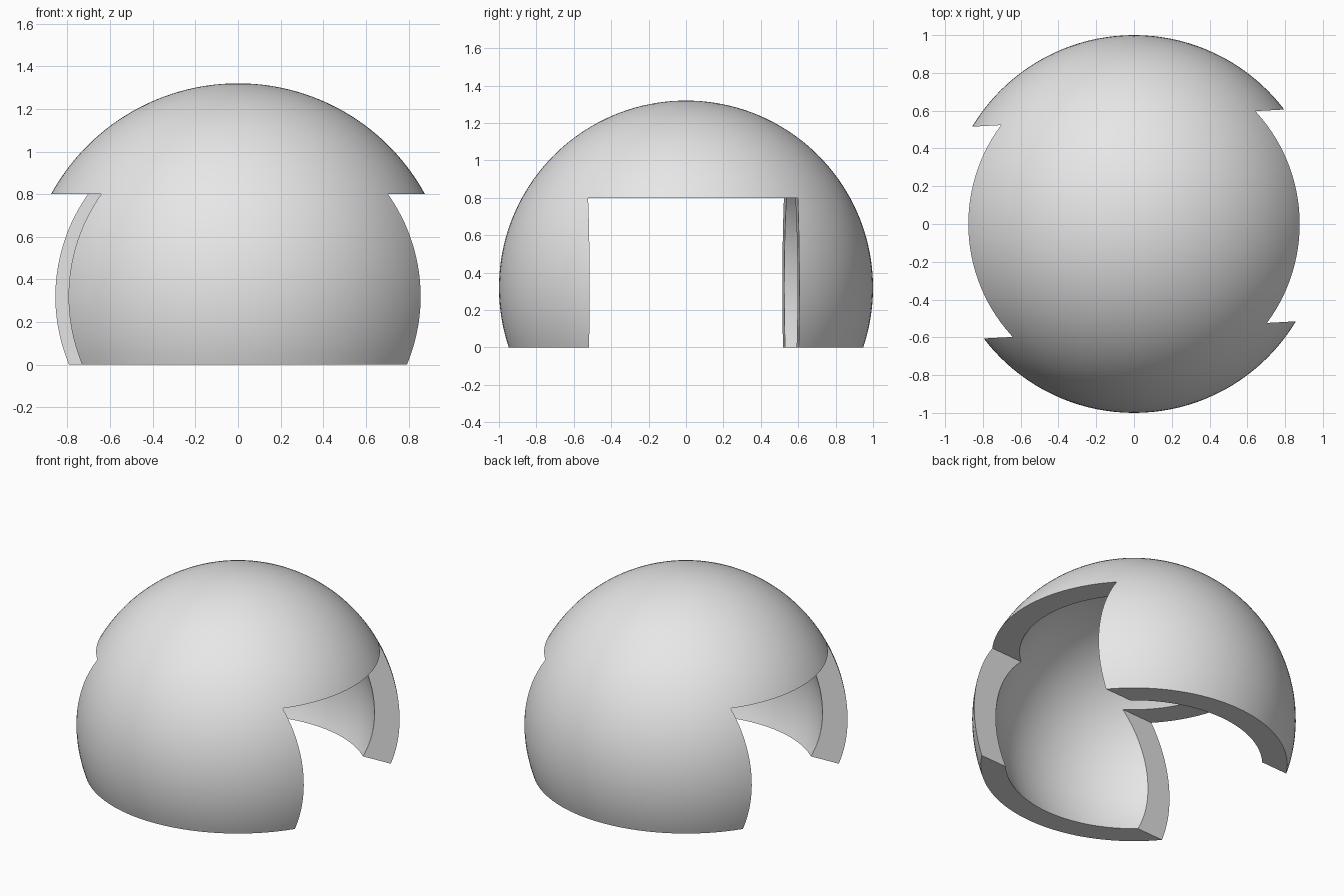
import bpy
import bmesh
import math

if "Cube" in bpy.data.objects:
    bpy.data.objects.remove(bpy.data.objects["Cube"])

R_OUT, R_IN, CENTRE_Z = 1.0, 0.855, 0.32
DOOR_TOP, DOOR_HALF, DOOR_TURN = 0.80, 0.5615, math.radians(3.15)
ARC_STEPS, TURN_STEPS = 48, 128


def arc(radius):
    """Points from the top pole down to the floor at z = 0."""
    end = math.acos(-CENTRE_Z / radius)
    return [(radius * math.sin(end * i / ARC_STEPS), 0,
             CENTRE_Z + radius * math.cos(end * i / ARC_STEPS))
            for i in range(ARC_STEPS + 1)]


def make_object(name, bm):
    bmesh.ops.recalc_face_normals(bm, faces=bm.faces[:])
    mesh = bpy.data.meshes.new(name)
    bm.to_mesh(mesh)
    bm.free()
    obj = bpy.data.objects.new(name, mesh)
    bpy.context.collection.objects.link(obj)
    return obj


# Thick dome shell: outer arc, flat floor ring and inner arc turned about z
bm = bmesh.new()
verts = [bm.verts.new(p) for p in arc(R_OUT) + arc(R_IN)[::-1]]
edges = [bm.edges.new(pair) for pair in zip(verts, verts[1:])]
bmesh.ops.spin(bm, geom=verts + edges, cent=(0, 0, 0), axis=(0, 0, 1),
               angle=math.tau, steps=TURN_STEPS, use_merge=False)
bmesh.ops.remove_doubles(bm, verts=bm.verts[:], dist=1e-4)
dome = make_object("dome_shell", bm)

# Doorway cutter, running right through from side to side
bm = bmesh.new()
bmesh.ops.create_cube(bm, size=1)
cutter = make_object("doorway_cutter", bm)
cutter.scale = (3, 2 * DOOR_HALF, DOOR_TOP + 0.5)
cutter.location.z = (DOOR_TOP - 0.5) / 2
cutter.rotation_euler.z = DOOR_TURN
cutter.hide_render = True

# Cut both doorways
cut = dome.modifiers.new("doorways", 'BOOLEAN')
cut.operation = 'DIFFERENCE'
cut.solver = 'EXACT'
cut.object = cutter
bpy.context.view_layer.update()
bpy.ops.object.select_all(action='DESELECT')
dome.select_set(True)
bpy.context.view_layer.objects.active = dome
bpy.ops.object.modifier_apply(modifier=cut.name)
bpy.data.objects.remove(cutter)

# Plain grey, smooth with sharp rims
grey = bpy.data.materials.new("light_grey")
grey.diffuse_color = (0.8, 0.8, 0.8, 1)
grey.use_nodes = True
grey.node_tree.nodes["Principled BSDF"].inputs["Base Color"].default_value = grey.diffuse_color
dome.data.materials.clear()
dome.data.materials.append(grey)
bpy.ops.object.shade_smooth_by_angle(angle=math.radians(30))
